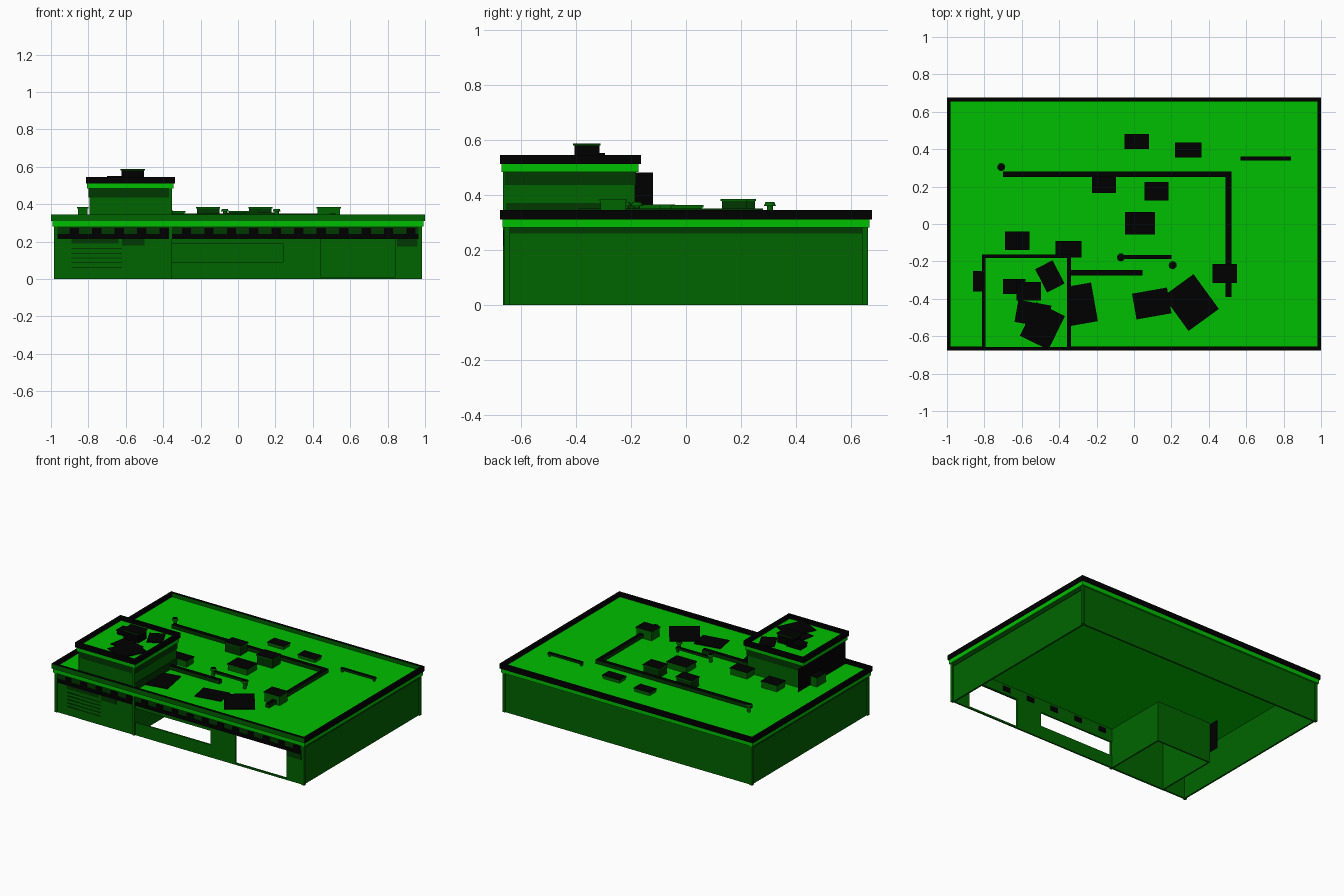
import bpy, bmesh, math
from mathutils import Matrix


def material(name, rgb):
    m = bpy.data.materials.new(name)
    m.diffuse_color = (*rgb, 1)
    return m


BRIGHT = material("bright_green", (0, 0.52, 0))
WALL = material("wall_green", (0, 0.127, 0))
DARK = material("deep_green", (0, 0.04, 0))
BLACK = material("black", (0, 0, 0))


def finish(name, bm, mats):
    me = bpy.data.meshes.new(name)
    bm.to_mesh(me)
    bm.free()
    for m in mats:
        me.materials.append(m)
    ob = bpy.data.objects.new(name, me)
    bpy.context.collection.objects.link(ob)
    return ob


def add_box(bm, x0, x1, y0, y1, z0, z1, rot=0):
    mat = (Matrix.Translation(((x0 + x1) / 2, (y0 + y1) / 2, (z0 + z1) / 2))
           @ Matrix.Rotation(math.radians(rot), 4, 'Z')
           @ Matrix.Diagonal((x1 - x0, y1 - y0, z1 - z0, 1)))
    bmesh.ops.create_cube(bm, size=1, matrix=mat)


def boxes(name, items, mat, top=None, front=None):
    """Several boxes in one object; top or front faces may take another material."""
    bm = bmesh.new()
    for b in items:
        add_box(bm, *b)
    bm.normal_update()
    for f in bm.faces:
        if (top and f.normal.z > 0.5) or (front and f.normal.y < -0.5):
            f.material_index = 1
    return finish(name, bm, [m for m in (mat, top or front) if m])


def ring(x0, x1, y0, y1, z0, z1, t):
    """Four boxes forming a rectangular frame."""
    return [(x0, x1, y0, y0 + t, z0, z1), (x0, x1, y1 - t, y1, z0, z1),
            (x0, x0 + t, y0 + t, y1 - t, z0, z1), (x1 - t, x1, y0 + t, y1 - t, z0, z1)]


# Main walls: three plain sides, front wall left open for window and garage
boxes("side_and_back_walls", [
    (-0.975, -0.963, -0.655, 0.655, 0, 0.285),
    (0.963, 0.975, -0.655, 0.655, 0, 0.285),
    (-0.963, 0.963, 0.643, 0.655, 0, 0.285)], WALL)
F0, F1 = -0.655, -0.643
boxes("front_wall", [
    (-0.963, -0.355, F0, F1, 0, 0.285),
    (-0.355, 0.24, F0, F1, 0, 0.09),
    (-0.355, 0.24, F0, F1, 0.19, 0.285),
    (0.24, 0.44, F0, F1, 0, 0.285),
    (0.44, 0.84, F0, F1, 0.215, 0.285),
    (0.44, 0.84, F0, F1, 0, 0.012),
    (0.84, 0.963, F0, F1, 0, 0.285)], WALL)
boxes("corner_posts", [(sx * 0.975 - 0.01, sx * 0.975 + 0.01,
                        sy * 0.652 - 0.01, sy * 0.652 + 0.01, 0, 0.285)
                       for sx in (-1, 1) for sy in (-1, 1)]
      + [(-0.368, -0.352, -0.665, -0.65, 0, 0.485)], WALL)

# Shaded frieze under the cornice, with blocks, end panels and louvres
boxes("frieze", [(-0.965, 0.965, -0.66, -0.654, 0.225, 0.285)], DARK)
boxes("side_frieze", [(s * 0.975 - 0.004, s * 0.975 + 0.004, -0.64, 0.64, 0.26, 0.285)
                      for s in (-1, 1)], DARK)
boxes("frieze_rail", [(-0.965, 0.965, -0.663, -0.655, 0.215, 0.242)], BLACK)
boxes("frieze_blocks", [(-0.9 + i * 0.12, -0.85 + i * 0.12, -0.665, -0.655, 0.242, 0.272)
                        for i in range(16)], BLACK)
boxes("frieze_end_panels", [(-0.89, -0.64, -0.66, -0.654, 0.19, 0.215),
                            (-0.62, -0.5, -0.66, -0.654, 0.18, 0.215),
                            (0.85, 0.96, -0.66, -0.654, 0.175, 0.215)], DARK)
boxes("inner_blocks", [(-0.3 + i * 0.2, -0.24 + i * 0.2, -0.643, -0.639, 0.235, 0.27)
                       for i in range(6)], BLACK)
boxes("louvres", [(-0.89, -0.62, -0.659, -0.654, 0.06 + i * 0.025, 0.065 + i * 0.025)
                  for i in range(5)], DARK)

# Roof deck leaves the tower shaft open below
boxes("roof_deck", [
    (-0.985, 0.985, -0.18, 0.66, 0.285, 0.318),
    (-0.985, -0.79, -0.66, -0.18, 0.285, 0.318),
    (-0.355, 0.985, -0.66, -0.18, 0.285, 0.318)], BRIGHT)
boxes("cornice_band", ring(-0.992, 0.992, -0.668, 0.668, 0.281, 0.311, 0.012), BRIGHT)
boxes("parapet", ring(-1, 1, -0.676, 0.676, 0.311, 0.345, 0.02), BLACK, front=WALL)

# Tower shaft reaches the ground
boxes("tower_walls", ring(-0.795, -0.355, -0.657, -0.185, 0, 0.49, 0.01), WALL)
boxes("tower_frieze", ring(-0.798, -0.352, -0.66, -0.182, 0.437, 0.486, 0.008), DARK)
boxes("tower_base_strip", [(-0.355, -0.351, -0.655, -0.185, 0.318, 0.37)], DARK)
boxes("tower_side_screen", [(-0.8, -0.7985, -0.655, -0.12, 0.08, 0.482)], BLACK)
boxes("tower_deck", [(-0.8, -0.35, -0.66, -0.18, 0.486, 0.52)], BRIGHT)
boxes("tower_ceiling_sheet", [(-0.64, -0.48, -0.46, -0.28, 0.483, 0.487, 10),
                              (-0.57, -0.41, -0.6, -0.42, 0.481, 0.487, -26)], BLACK)
boxes("tower_band", ring(-0.806, -0.344, -0.67, -0.173, 0.483, 0.512, 0.012), BRIGHT)
boxes("tower_parapet", ring(-0.814, -0.338, -0.677, -0.163, 0.512, 0.546, 0.02), BLACK)


# Rooftop units: body with a slightly wider dark lid
def unit(name, x, y, w, d, z0, z1, body=WALL, rim=WALL):
    boxes(name, [(x - w / 2 + .005, x + w / 2 - .005, y - d / 2 + .005, y + d / 2 - .005, z0, z1 - .008)], body)
    boxes(name + "_lid", [(x - w / 2, x + w / 2, y - d / 2, y + d / 2, z1 - .008, z1)], rim, top=BLACK)


for i, (x, y, w, d, z, body) in enumerate([
        (0.015, 0.44, .13, .08, .343, WALL), (0.29, 0.395, .14, .08, .343, WALL),
        (-0.16, 0.21, .13, .09, .386, DARK), (0.12, 0.175, .13, .10, .386, DARK),
        (0.033, 0.003, .16, .12, .363, WALL), (-0.625, -0.09, .13, .10, .365, WALL),
        (-0.35, -0.135, .14, .09, .365, WALL), (0.485, -0.265, .13, .10, .386, WALL),
        (-0.83, -0.305, .06, .11, .386, WALL)]):
    unit("roof_unit_%d" % i, x, y, w, d, 0.318, z, body)
unit("tower_unit_large", -0.562, -0.36, .13, .10, 0.52, 0.588, BLACK, DARK)
unit("tower_unit_small", -0.64, -0.335, .12, .08, 0.52, 0.552, BLACK, BLACK)

# Loose dark sheets lying on the roofs
for i, (x, y, w, d, r, z) in enumerate([
        (-0.29, -0.43, .16, .21, 10, .319), (0.095, -0.425, .19, .14, 10, .319),
        (0.305, -0.42, .20, .23, 36, .323), (-0.45, -0.28, .105, .14, 27, .521),
        (-0.54, -0.48, .18, .12, -10, .521), (-0.49, -0.545, .17, .20, -26, .525)]):
    boxes("roof_sheet_%d" % i, [(x - w / 2, x + w / 2, y - d / 2, y + d / 2, z, z + .005, r)], BLACK)

# Ducts and pipes
boxes("long_duct", [(-0.70, 0.52, 0.25, 0.28, 0.325, 0.35),
                    (0.49, 0.52, -0.39, 0.25, 0.325, 0.35)], DARK, top=BLACK)
boxes("short_duct", [(-0.352, 0.045, -0.275, -0.245, 0.325, 0.35)], DARK, top=BLACK)
boxes("thin_pipes", [(-0.07, 0.20, -0.188, -0.167, 0.34, 0.355),
                     (0.57, 0.84, 0.339, 0.361, 0.333, 0.346)], DARK, top=BLACK)
boxes("pipe_legs", [(x - .006, x + .006, y - .006, y + .006, 0.318, 0.342)
                    for x, y in ((0.19, -0.178), (0.58, 0.35), (0.83, 0.35))], WALL)

# Mushroom vents
for i, (x, y) in enumerate([(-0.71, 0.305), (-0.07, -0.178), (0.207, -0.22)]):
    bm = bmesh.new()
    for r1, r2, z0, z1 in ((.011, .011, .318, .36), (.022, .016, .36, .374)):
        bmesh.ops.create_cone(bm, cap_ends=True, segments=12, radius1=r1, radius2=r2, depth=z1 - z0,
                              matrix=Matrix.Translation((x, y, (z0 + z1) / 2)))
    bm.normal_update()
    for f in bm.faces:
        f.material_index = int(f.normal.z > 0.4)
    finish("vent_%d" % i, bm, [WALL, BLACK])
